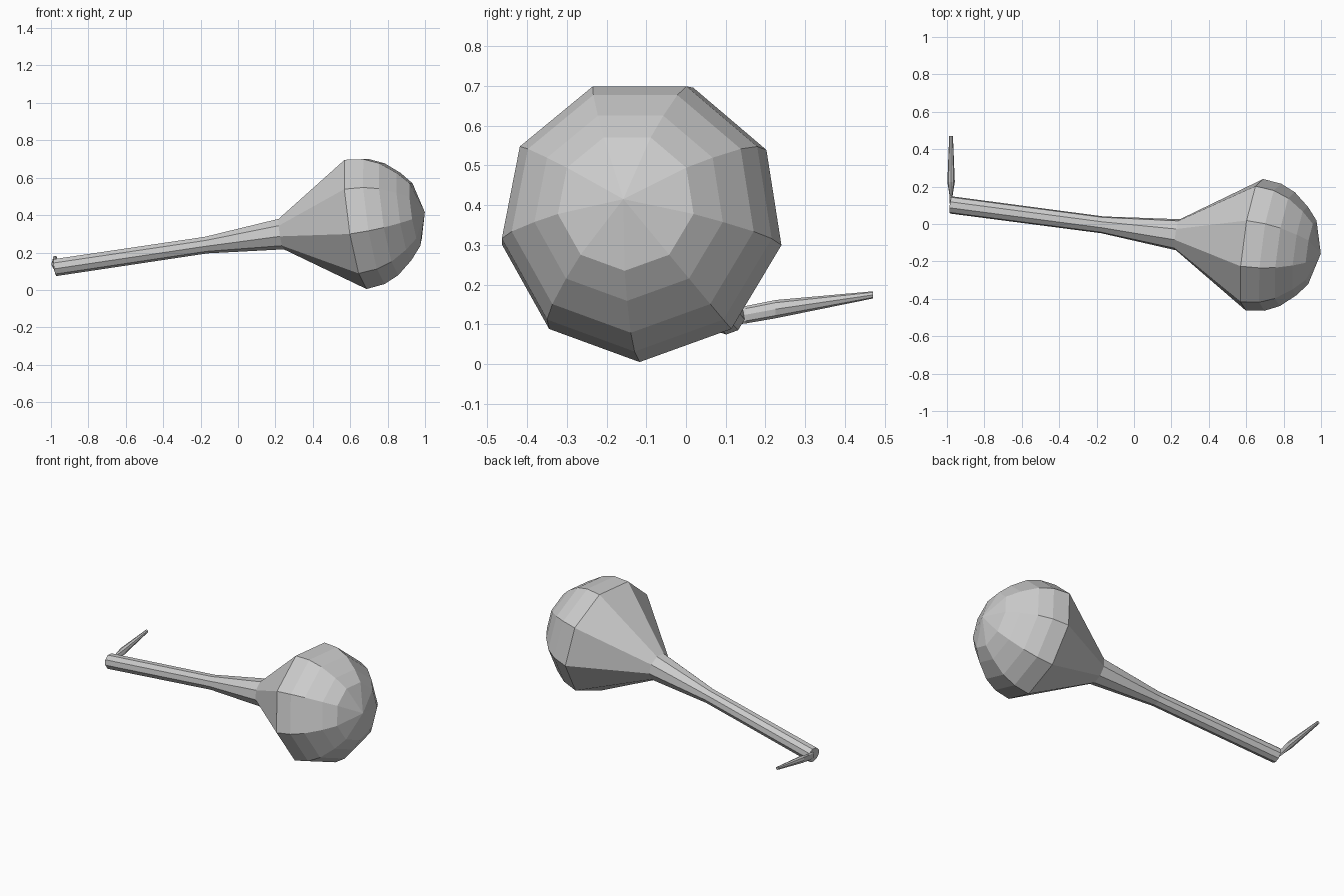
import bpy, bmesh, math
from mathutils import Vector

if "Cube" in bpy.data.objects:
    bpy.data.objects.remove(bpy.data.objects["Cube"])


def skin(name, rings):
    """Bridge equal-sided rings of points into a closed flat-faced object."""
    bm = bmesh.new()
    loops = [[bm.verts.new(p) for p in ring] for ring in rings]
    for a, b in zip(loops, loops[1:]):
        n = len(a)
        for i in range(n):
            j = (i + 1) % n
            bm.faces.new((a[i], a[j], b[j], b[i]))
    bm.faces.new(loops[0])
    bm.faces.new(loops[-1])
    bmesh.ops.remove_doubles(bm, verts=bm.verts[:], dist=0.0003)
    bmesh.ops.recalc_face_normals(bm, faces=bm.faces[:])
    mesh = bpy.data.meshes.new(name)
    bm.to_mesh(mesh)
    bm.free()
    obj = bpy.data.objects.new(name, mesh)
    bpy.context.collection.objects.link(obj)
    return obj


def ring(center, u, v, ru, rv, sides):
    return [center + u * ru * math.cos(2 * math.pi * k / sides)
            + v * rv * math.sin(2 * math.pi * k / sides) for k in range(sides)]


# Tilted main axis, measured from the bulb's widest ring
origin = Vector((0.635, -0.110, 0.361))
axis = Vector((1.98, -0.26, 0.295)).normalized()
down = Vector((0, 0, -1))
down = (down - axis * down.dot(axis)).normalized()
side = axis.cross(down)

# Nine-sided handle flaring into a rounded bulb: (distance along axis, radius)
profile = [(-1.645, 0.047), (-0.82, 0.046), (-0.41, 0.085), (0, 0.36),
           (0.10, 0.348), (0.18, 0.312), (0.262, 0.243), (0.32, 0.175),
           (0.371, 0.0)]
skin("handle_and_bulb",
     [ring(origin + axis * s, down, side, r, r, 9) for s, r in profile])

# Tapered spike sticking out at the handle end: (y, z, x radius, z radius)
spike = [(0.11, 0.122, 0.008, 0.024), (0.15, 0.124, 0.008, 0.022),
         (0.225, 0.138, 0.020, 0.023), (0.471, 0.174, 0.010, 0.009)]
skin("end_spike",
     [ring(Vector((-0.978, y, z)), Vector((1, 0, 0)), Vector((0, 0, 1)), rx, rz, 8)
      for y, z, rx, rz in spike])
